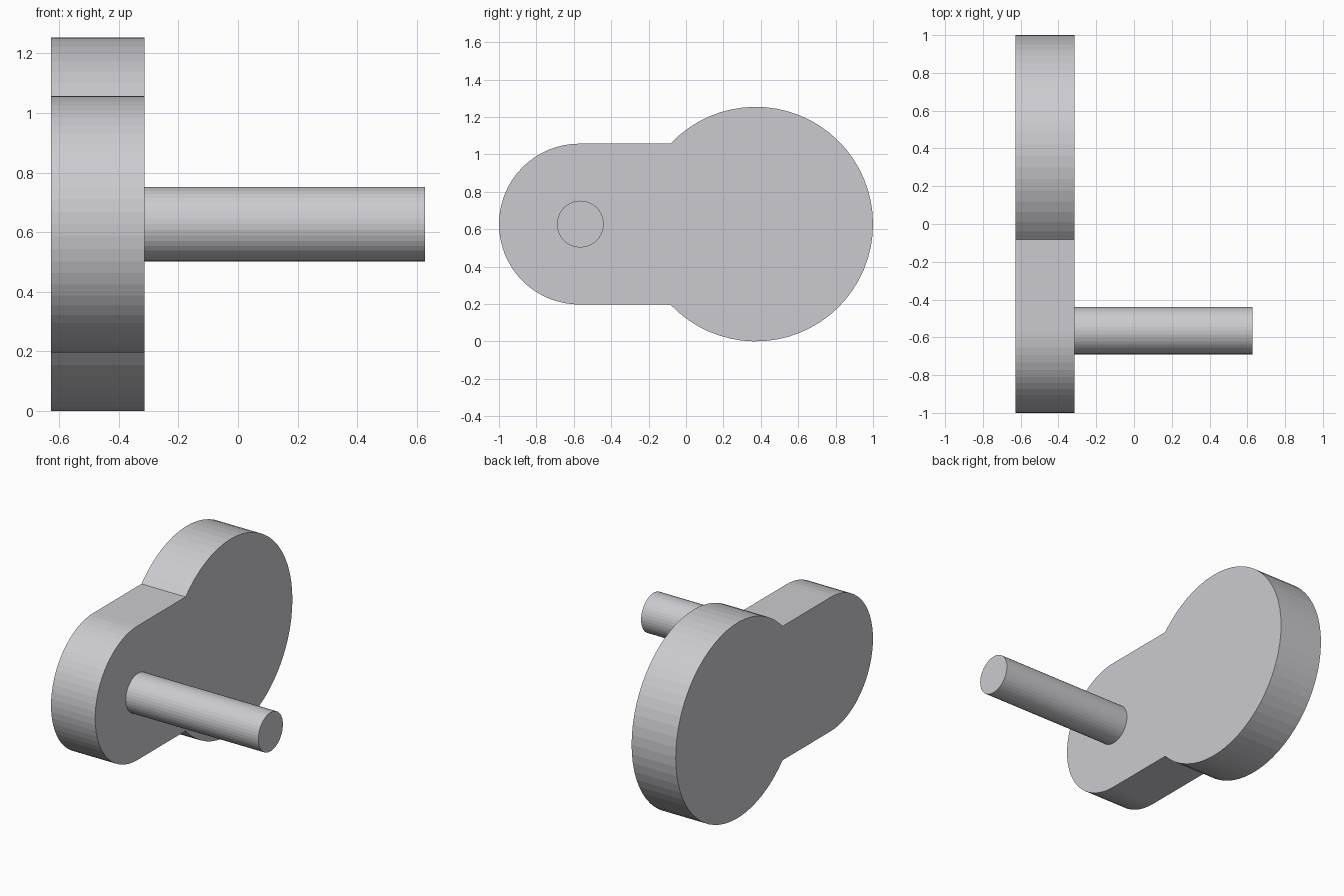
import bpy
import bmesh
from math import sin, cos, pi, asin

if "Cube" in bpy.data.objects:
    bpy.data.objects.remove(bpy.data.objects["Cube"], do_unlink=True)

HALF = 0.627      # half width in x, also the big lobe radius
INNER = -0.314    # face of the web that carries the pin
MID_Z = 0.627     # height of the shared centre line

metal = bpy.data.materials.new("light grey metal")
metal.use_nodes = True
COLOR = (0.6, 0.6, 0.63, 1)
metal.diffuse_color = COLOR
metal.node_tree.nodes["Principled BSDF"].inputs["Base Color"].default_value = COLOR


def arc(cy, radius, start, end, steps):
    """Points (y, z) along an arc around the centre line."""
    angles = [start + (end - start) * i / steps for i in range(steps + 1)]
    return [(cy + radius * cos(a), MID_Z + radius * sin(a)) for a in angles]


def extrude_profile(name, profile, x0, x1):
    """Solid prism along x from a closed (y, z) outline."""
    bm = bmesh.new()
    face = bm.faces.new([bm.verts.new((x0, y, z)) for y, z in profile])
    result = bmesh.ops.extrude_face_region(bm, geom=[face], use_keep_orig=True)
    verts = [v for v in result["geom"] if isinstance(v, bmesh.types.BMVert)]
    bmesh.ops.translate(bm, verts=verts, vec=(x1 - x0, 0, 0))
    bmesh.ops.recalc_face_normals(bm, faces=bm.faces)
    mesh = bpy.data.meshes.new(name)
    bm.to_mesh(mesh)
    bm.free()
    mesh.materials.append(metal)
    obj = bpy.data.objects.new(name, mesh)
    bpy.context.collection.objects.link(obj)
    return obj


# Crank web: round counterweight lobe joined to a narrower rounded arm
arm_radius = 0.43
join = pi - asin(arm_radius / HALF)
outline = arc(0.373, HALF, -join, join, 48)
outline += arc(-0.57, arm_radius, pi / 2, 3 * pi / 2, 32)
extrude_profile("crank_web", outline, -HALF, INNER)

# Crank pin, seated inside the web
pin_outline = arc(-0.565, 0.125, 0, 2 * pi, 40)[:-1]
extrude_profile("crank_pin", pin_outline, -0.6, HALF)
